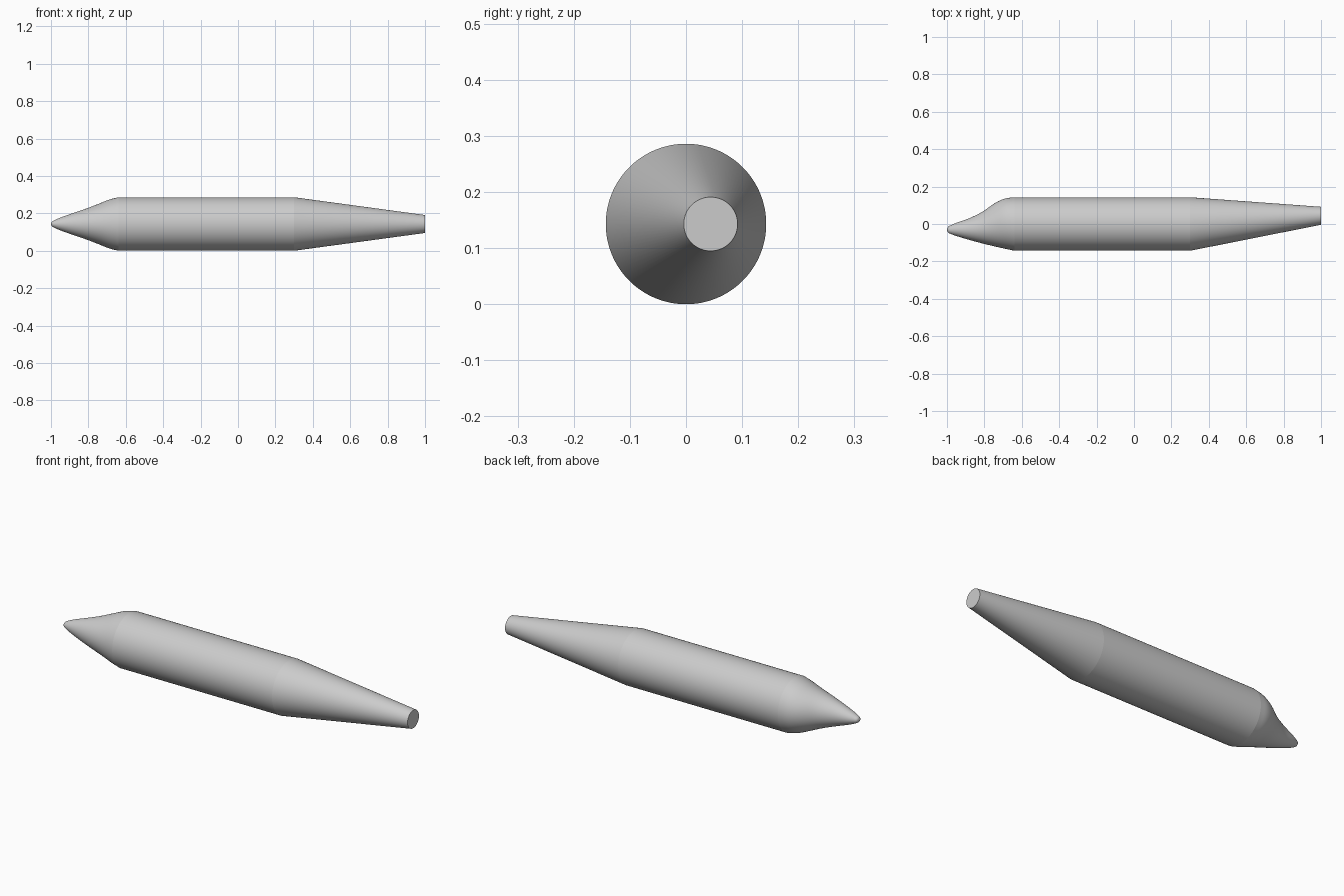
import bpy, bmesh, math

cube = bpy.data.objects.get("Cube")
if cube:
    bpy.data.objects.remove(cube, do_unlink=True)

SEGMENTS = 96
RADIUS = 0.143

# Stations: x, lowest y, highest y, half height
NOSE = [
    (-1.0, -0.032, -0.030, 0.001),
    (-0.995, -0.044, -0.016, 0.012),
    (-0.98, -0.053, -0.007, 0.021),
    (-0.95, -0.064, 0.006, 0.034),
    (-0.88, -0.085, 0.031, 0.059),
    (-0.81, -0.104, 0.066, 0.083),
    (-0.74, -0.121, 0.114, 0.110),
    (-0.69, -0.132, 0.136, 0.130),
    (-0.64, -0.143, 0.143, 0.143),
]
BODY_END = (0.3, -RADIUS, RADIUS, RADIUS)
TAIL_END = (1.0, -0.004, 0.092, 0.048)


def spline(a, b, c, d, t):
    """Smooth step between b and c, with slopes taken from the neighbours."""
    def blend(i):
        span = c[0] - b[0]
        m0 = (c[i] - a[i]) / (c[0] - a[0]) * span if a is not b else c[i] - b[i]
        m1 = (d[i] - b[i]) / (d[0] - b[0]) * span if d is not c else c[i] - b[i]
        return ((2*t**3 - 3*t**2 + 1) * b[i] + (t**3 - 2*t**2 + t) * m0
                + (3*t**2 - 2*t**3) * c[i] + (t**3 - t**2) * m1)
    return (b[0] + (c[0] - b[0]) * t,) + tuple(blend(i) for i in (1, 2, 3))


# Refine the nose, then add the straight body and tail
stations = []
for i in range(len(NOSE) - 1):
    before, after = NOSE[max(i - 1, 0)], NOSE[min(i + 2, len(NOSE) - 1)]
    stations += [spline(before, NOSE[i], NOSE[i + 1], after, k / 4) for k in range(4)]
stations += [NOSE[-1], BODY_END, TAIL_END]

# Loft the fuselage through round sections
bm = bmesh.new()
rings = []
for x, low, high, half in stations:
    ring = []
    for k in range(SEGMENTS):
        a = 2 * math.pi * k / SEGMENTS
        y = (low + high) / 2 + (high - low) / 2 * math.cos(a)
        ring.append(bm.verts.new((x, y, RADIUS + half * math.sin(a))))
    rings.append(ring)
for r, s in zip(rings, rings[1:]):
    for k in range(SEGMENTS):
        n = (k + 1) % SEGMENTS
        bm.faces.new((r[k], r[n], s[n], s[k]))
bm.faces.new(rings[0])
bm.faces.new(rings[-1])
bmesh.ops.recalc_face_normals(bm, faces=bm.faces)

# Smooth skin, with crisp edges where the tail taper and end cap begin
for f in bm.faces:
    f.smooth = True
for ring in rings[-3:]:
    for k in range(SEGMENTS):
        bm.edges.get((ring[k - 1], ring[k])).smooth = False

mesh = bpy.data.meshes.new("fuselage")
bm.to_mesh(mesh)
bm.free()
fuselage = bpy.data.objects.new("fuselage", mesh)
bpy.context.collection.objects.link(fuselage)

# Plain grey skin
grey = bpy.data.materials.new("light grey")
grey.use_nodes = True
colour = (0.6, 0.6, 0.6, 1)
grey.diffuse_color = colour
grey.node_tree.nodes["Principled BSDF"].inputs["Base Color"].default_value = colour
mesh.materials.append(grey)
